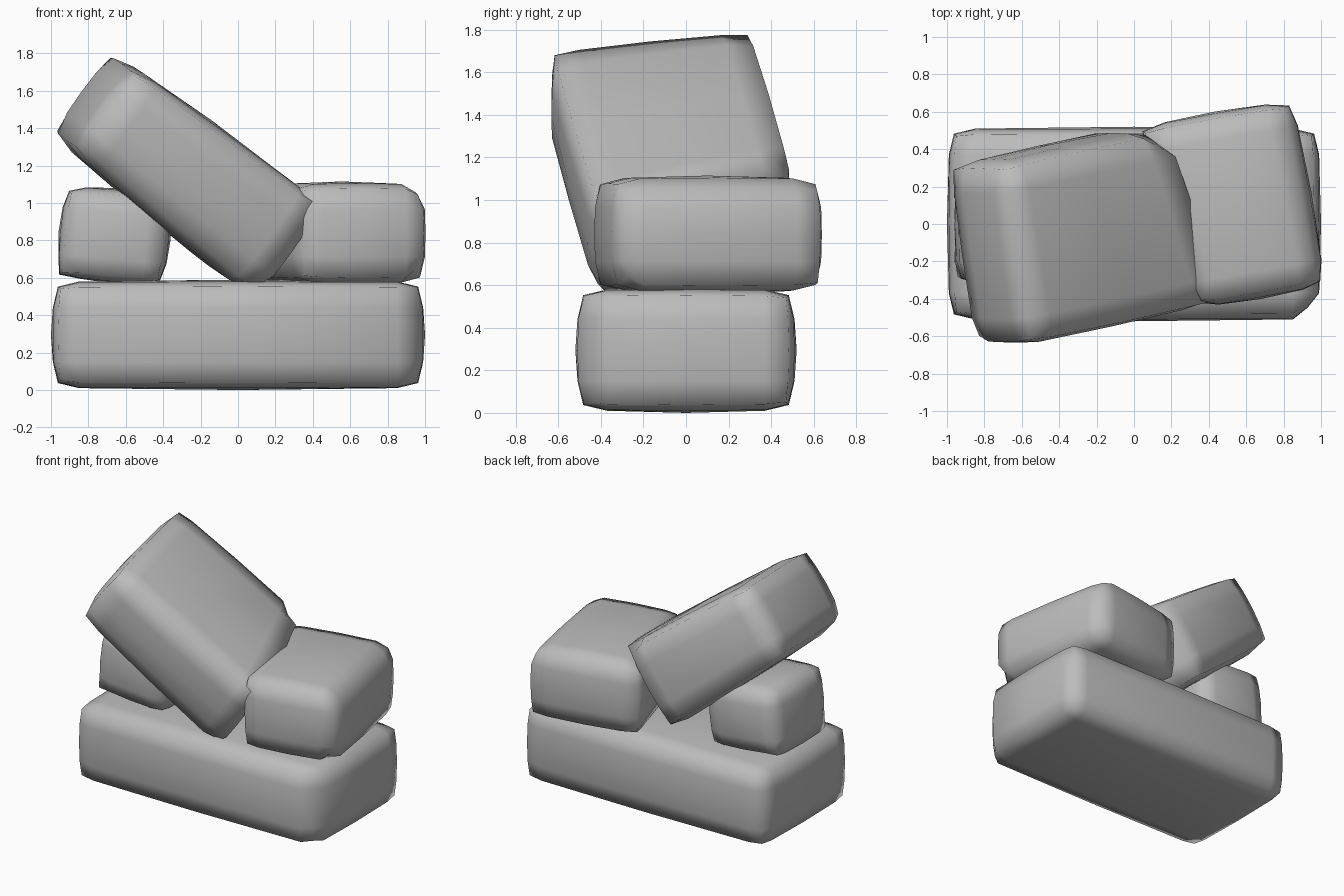
import bpy, bmesh, math
from mathutils import Matrix, Vector

cube = bpy.data.objects.get("Cube")
if cube:
    bpy.data.objects.remove(cube, do_unlink=True)

# One stone colour
stone = bpy.data.materials.new("stone_grey")
stone.use_nodes = True
GREY = (0.5, 0.5, 0.5, 1)
stone.diffuse_color = GREY
stone.node_tree.nodes["Principled BSDF"].inputs["Base Color"].default_value = GREY

PULL = (0.0, 0.01, 0.037)   # how far a face sinks at its middle, loop and border


def worn_block(name, centre, half, rim, rotation, chips=(), skew=(0, 0), taper=0):
    """Bulging stone: a box cut near its edges, then worn towards its borders.
    chips: (edge or corner direction, depth) worn further, or less if negative.
    skew: slant of the -x and +x ends, as the x shift at the +y side.
    taper: how much the underside drops towards +x."""
    bm = bmesh.new()
    bmesh.ops.create_cube(bm, size=2)
    for axis in range(3):
        normal = Vector((0, 0, 0))
        normal[axis] = 1
        cut = 1 - rim / half[axis]
        for pos in (-cut, 0, cut):
            bmesh.ops.bisect_plane(bm, geom=bm.verts[:] + bm.edges[:] + bm.faces[:],
                                   plane_co=normal * pos, plane_no=normal)
    for v in bm.verts:
        u = v.co.copy()
        level = [2 if abs(c) > 0.999 else 1 if abs(c) > 0.01 else 0 for c in u]
        for axis in range(3):
            v.co[axis] = u[axis] * half[axis]
            if level[axis] == 2:
                a, b = sorted(PULL[level[k]] for k in range(3) if k != axis)
                v.co[axis] -= math.copysign(b + 0.35 * a, u[axis])
        for side, depth in chips:
            if all(s == 0 or s * c > 0.999 for s, c in zip(side, u)):
                v.co -= Vector(side) * depth
        v.co.x += u.y * (skew[0] * (1 - u.x) + skew[1] * (1 + u.x)) / 2
        v.co.z -= taper * u.x * (1 - u.z) / 2
    for f in bm.faces:
        f.smooth = True
    bmesh.ops.recalc_face_normals(bm, faces=bm.faces)
    mesh = bpy.data.meshes.new(name)
    bm.to_mesh(mesh)
    bm.free()
    mesh.materials.append(stone)
    ob = bpy.data.objects.new(name, mesh)
    ob.matrix_world = Matrix.Translation(centre) @ rotation
    bpy.context.collection.objects.link(ob)
    return ob


def turn(axis, degrees):
    return Matrix.Rotation(math.radians(degrees), 4, axis)


# Long slab lying on the ground
worn_block("base_stone", (0, 0, 0.295), (1.0, 0.52, 0.295), 0.15, Matrix.Identity(4),
           chips=[((1, -1, 0), 0.035)])
# Small propping stone
worn_block("prop_stone", (-0.66, 0, 0.825), (0.3, 0.33, 0.255), 0.13,
           turn('Y', 5), chips=[((-1, 0, -1), -0.015)])
# Broad block on the other end
worn_block("upper_stone", (0.555, 0.1, 0.838), (0.4, 0.515, 0.277), 0.15,
           turn('Z', 10),
           chips=[((1, 0, 1), 0.02), ((1, -1, -1), 0.03)],
           skew=(-0.07, 0))
# Slab leaning between the two
worn_block("leaning_stone", (-0.322, -0.066, 1.19), (0.615, 0.51, 0.31), 0.17,
           turn('Y', 36) @ turn('Z', 10),
           chips=[((1, 0, 1), -0.025), ((1, 1, 1), 0.04), ((1, -1, -1), 0.02),
                  ((0, -1, -1), 0.02)],
           skew=(0, -0.11), taper=0.04)
